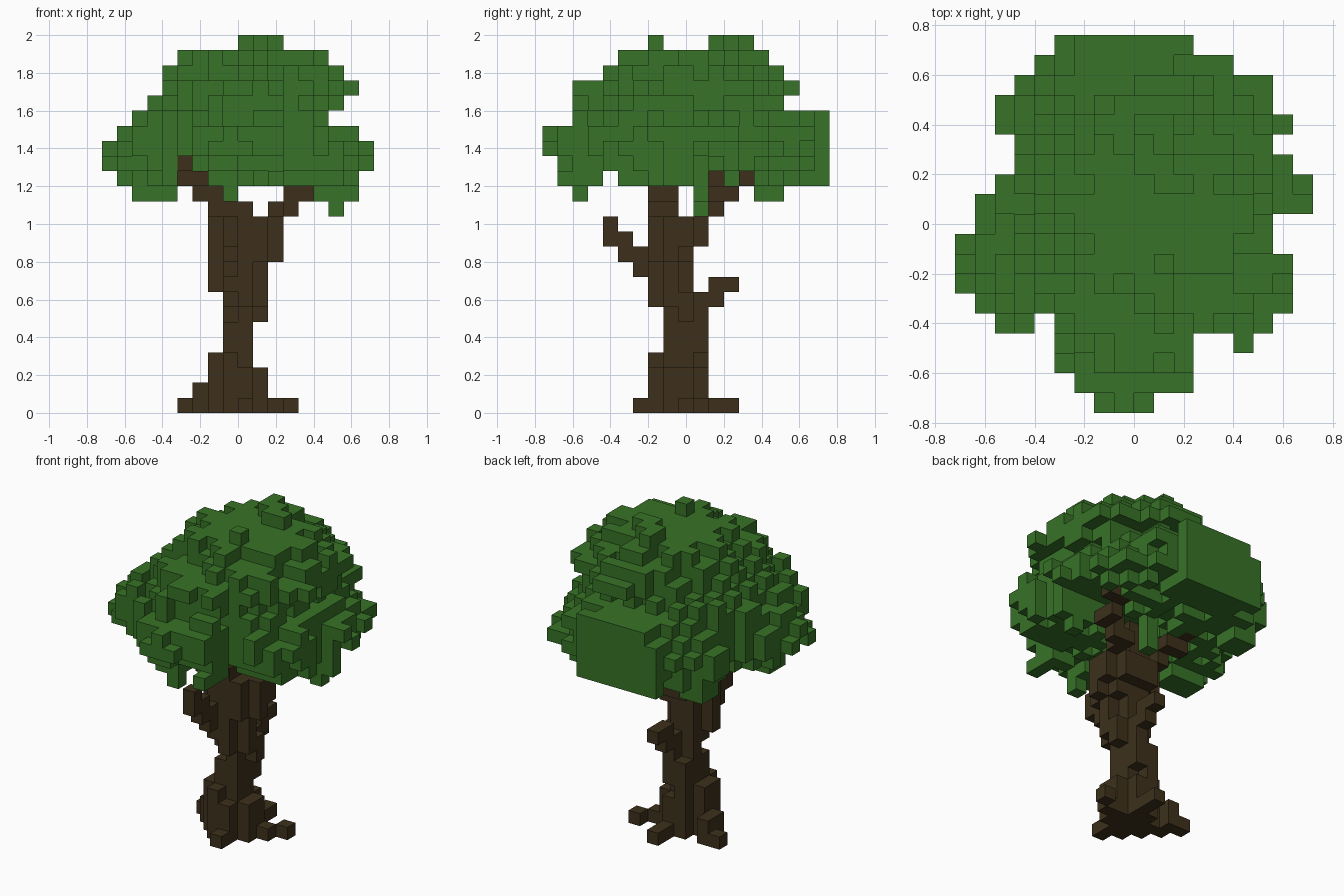
import bpy, bmesh, random
from itertools import product
from mathutils import Vector

random.seed(11)
CELL = 0.08
SIDES = [Vector(d) for d in ((1, 0, 0), (-1, 0, 0), (0, 1, 0), (0, -1, 0), (0, 0, 1), (0, 0, -1))]

if "Cube" in bpy.data.objects:
    bpy.data.objects.remove(bpy.data.objects["Cube"])


def material(name, rgb):
    mat = bpy.data.materials.new(name)
    mat.use_nodes = True
    mat.diffuse_color = (*rgb, 1)
    mat.node_tree.nodes["Principled BSDF"].inputs["Base Color"].default_value = (*rgb, 1)
    return mat


def block(x0, x1, y0, y1, z0, z1):
    """Cells of a box; wide boxes lose their four upright corners."""
    cut = x1 - x0 > 1 and y1 - y0 > 1
    return {(x, y, z)
            for x, y, z in product(range(x0, x1 + 1), range(y0, y1 + 1), range(z0, z1 + 1))
            if not (cut and x in (x0, x1) and y in (y0, y1))}


def neighbours(cell):
    return [tuple(int(v) for v in Vector(cell) + d) for d in SIDES]


def voxel_object(name, cells, solid, mat):
    """Skin the cells with only the faces that are exposed."""
    bm = bmesh.new()
    for cell in sorted(cells):
        centre = Vector((cell[0] + 0.5, cell[1], cell[2] + 0.5))
        for d, other in zip(SIDES, neighbours(cell)):
            if other in solid:
                continue
            u = Vector((d.y, d.z, d.x))
            v = d.cross(u)
            corners = [centre + (d + a * u + b * v) / 2
                       for a, b in ((-1, -1), (1, -1), (1, 1), (-1, 1))]
            bm.faces.new([bm.verts.new(c * CELL) for c in corners])
    bmesh.ops.remove_doubles(bm, verts=bm.verts, dist=0.001)
    mesh = bpy.data.meshes.new(name)
    bm.to_mesh(mesh)
    bm.free()
    mesh.materials.append(mat)
    obj = bpy.data.objects.new(name, mesh)
    bpy.context.collection.objects.link(obj)


# Trunk: stacked blocks from flared foot to forked top
wood = set()
for box in ((-2, 1, -2, 1, 0, 2), (-3, -3, 0, 1, 0, 1), (-2, 0, -2, 1, 3, 3),
            (-1, 0, -1, 1, 4, 5), (-1, 1, -1, 1, 6, 6), (-1, 1, -2, 1, 7, 7),
            (-2, 1, -2, 0, 8, 9), (-2, 2, -2, 0, 10, 10), (-2, 2, -2, 1, 11, 12),
            (-2, 0, -2, -1, 13, 13), (-2, -1, -2, -1, 14, 16)):
    wood |= block(*box)

# Roots
wood |= {(2, 0, 0), (3, 1, 0), (0, 2, 0), (0, 3, 0), (-4, 1, 0), (0, -3, 0)}
# Front and back twigs
wood |= {(-1, -3, 9), (-1, -3, 10), (-1, -4, 10), (-1, -4, 11), (-1, -5, 11), (-1, -5, 12)}
wood |= {(0, 2, 7), (0, 2, 8), (0, 3, 8)}
# Boughs reaching into the crown
wood |= {(-3, -2, 14), (-3, -3, 15), (-4, -3, 15), (-4, -4, 16), (-4, -4, 17)}
wood |= {(2, 1, 13), (2, 2, 13), (3, 2, 13), (3, 2, 14), (4, 2, 14), (4, 3, 14),
         (4, 4, 15), (5, 4, 15), (5, 4, 16)}
wood |= {(-2, 1, 13), (-2, 2, 14), (-3, 2, 14), (-3, 2, 15), (-3, 3, 15)}

# Crown limits: width and depth of each layer, from the lowest up
BASE = 15
LAYERS = [(-8, 7, -8, 9), (-9, 8, -8, 9), (-9, 8, -9, 9), (-8, 7, -9, 9), (-7, 5, -7, 9),
          (-6, 6, -7, 6), (-5, 7, -7, 7), (-5, 6, -5, 6), (-4, 5, -4, 5), (0, 2, -2, 4)]
# Crown plan outline: width of each row from front to back
ROWS = [(-2, 0), (-3, 2), (-4, 2), (-4, 5), (-7, 6), (-8, 7), (-9, 7), (-9, 7), (-9, 6), (-8, 6),
        (-8, 8), (-7, 8), (-6, 7), (-6, 6), (-7, 7), (-7, 6), (-6, 6), (-5, 4), (-4, 2)]


def allowed(cell):
    """Whether a leaf may sit here, leaving gaps around the boughs."""
    x, y, z = cell
    level = z - BASE
    if not 0 <= level < len(LAYERS) or cell in wood:
        return False
    x0, x1, y0, y1 = LAYERS[level]
    if not (x0 <= x <= x1 and y0 <= y <= y1 and ROWS[y + 9][0] <= x <= ROWS[y + 9][1]):
        return False
    if level < 2 and -4 <= x <= -3 and y < -2:
        return False
    if level == 0 and (y == -5 or x > 2 and 2 <= y <= 4):
        return False
    if (y, x) in ((-5, -5), (-6, 3), (-6, 4)):
        return False
    return level < 9 or not -2 < y < 2


# Crown core: a rounded slab for each layer, domed underneath
leaves = set()
for level, (x0, x1, y0, y1) in enumerate(LAYERS[:-1]):
    inset = 1.4 if level == 0 or level > 6 else 0.9
    hollow = (0.4, 0.12)[level] if level < 2 else 0
    for x, y, z in product(range(x0, x1 + 1), range(y0, y1 + 1), (BASE + level,)):
        px = (x - (x0 + x1) / 2) / ((x1 - x0 + 1) / 2 - inset)
        py = (y - (y0 + y1) / 2) / ((y1 - y0 + 1) / 2 - inset)
        r = px * px + py * py
        ragged = level == 0 and random.random() < 0.45
        if hollow <= r < 1 and not ragged and allowed((x, y, z)):
            leaves.add((x, y, z))

# Flattened back of the crown
for box in ((-4, 3, 8, 8, 16, 18), (-4, 2, 9, 9, 16, 18), (-3, 1, 8, 9, 15, 15), (-3, 1, 8, 9, 19, 19)):
    leaves |= block(*box)

# Single leaf cubes standing out all over the core, mostly in a checker
shell = {n for c in leaves for n in neighbours(c)} - leaves
leaves |= {c for c in sorted(shell)
           if allowed(c) and random.random() < (0.3 if sum(c) % 2 else 0.7)}


def reach(group, axis, limit):
    """Grow the outermost leaf of a group until it meets the limit."""
    tip = min(sorted(group), key=lambda c: (abs(c[axis] - limit), random.random()))
    for v in range(min(tip[axis], limit), max(tip[axis], limit) + 1):
        cell = tip[:axis] + (v,) + tip[axis + 1:]
        if allowed(cell):
            leaves.add(cell)


for level, limits in enumerate(LAYERS[:-1]):
    for i, limit in enumerate(limits):
        reach({c for c in leaves if c[2] == BASE + level}, i // 2, limit)
for i, limits in enumerate(ROWS):
    for limit in limits:
        reach({c for c in leaves if c[1] == i - 9 and c[2] in (16, 17)} or leaves, 0, limit)

# Hanging leaf clumps, front tip and split top
for box in ((5, 7, 1, 1, 14, 15), (6, 6, 1, 1, 13, 13), (-7, -5, -2, -1, 14, 15),
            (-1, -1, -7, -7, 14, 15), (-6, -5, 5, 6, 14, 15), (-1, -1, 1, 1, 14, 15),
            (-2, -2, -4, -4, 15, 15), (-2, 0, -9, -9, 17, 17), (0, 0, 3, 4, 24, 24),
            (1, 1, 3, 3, 24, 24), (2, 2, 2, 2, 24, 24), (1, 1, -2, -2, 24, 24)):
    leaves |= block(*box)
leaves -= wood

solid = wood | leaves
voxel_object("trunk", wood, solid, material("bark brown", (0.047, 0.03, 0.011)))
voxel_object("crown", leaves, solid, material("leaf green", (0.038, 0.17, 0.02)))
